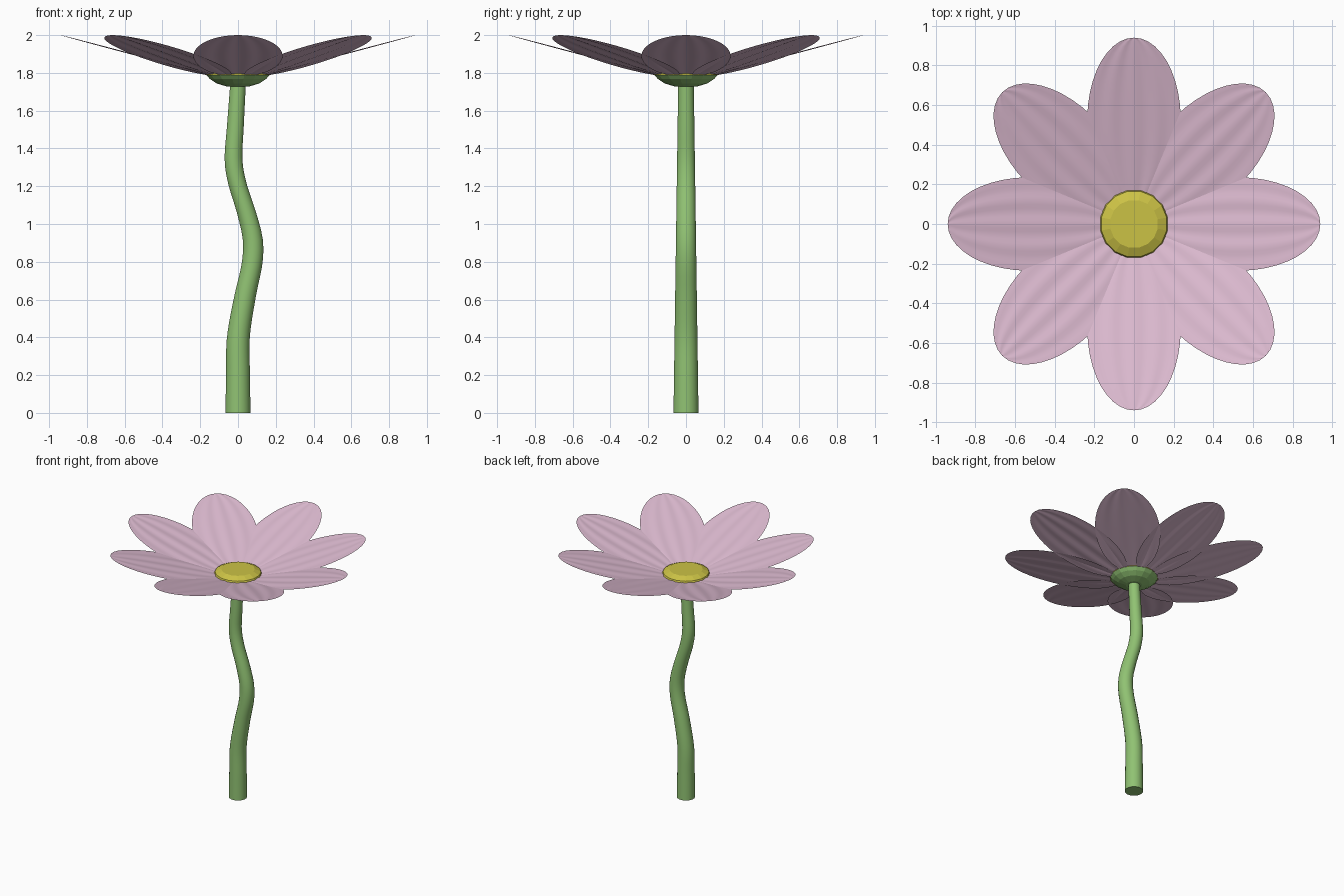
import bpy, bmesh, math
from mathutils import Vector

if "Cube" in bpy.data.objects:
    bpy.data.objects.remove(bpy.data.objects["Cube"])


def material(name, colour):
    m = bpy.data.materials.new(name)
    m.diffuse_color = (*colour, 1)
    m.use_nodes = True
    m.node_tree.nodes["Principled BSDF"].inputs["Base Color"].default_value = m.diffuse_color
    return m


PINK = material("petal pink", (0.73, 0.50, 0.64))
YELLOW = material("centre yellow", (0.60, 0.54, 0.06))
GREEN = material("stem green", (0.28, 0.54, 0.17))


def finish(name, bm, mat, smooth):
    bmesh.ops.recalc_face_normals(bm, faces=bm.faces)
    me = bpy.data.meshes.new(name)
    bm.to_mesh(me)
    bm.free()
    me.materials.append(mat)
    me.polygons.foreach_set("use_smooth", [smooth] * len(me.polygons))
    ob = bpy.data.objects.new(name, me)
    bpy.context.collection.objects.link(ob)
    return ob


def tube(name, rings, sides, mat, smooth_sides=False, caps=(True, True)):
    """Skin horizontal rings given as (x, z, radius)."""
    bm = bmesh.new()
    loops = []
    for x, z, r in rings:
        loops.append([bm.verts.new((x + r * math.cos(a), r * math.sin(a), z))
                      for a in (math.tau * (i + 0.5) / sides for i in range(sides))])
    for lo, hi in zip(loops, loops[1:]):
        for i in range(sides):
            j = (i + 1) % sides
            bm.faces.new((lo[i], lo[j], hi[j], hi[i]))
    if caps[0]:
        bm.faces.new(loops[0][::-1])
    if caps[1]:
        bm.faces.new(loops[-1])
    ob = finish(name, bm, mat, smooth_sides)
    for p in ob.data.polygons:
        if len(p.vertices) > 4:
            p.use_smooth = False
    return ob


# Stem: tapering, with an S bend sampled from a smooth curve
bends = [(0, 0), (0, 0.2), (0.002, 0.4), (0.038, 0.62), (0.076, 0.8), (0.078, 0.92),
         (0.045, 1.06), (-0.005, 1.22), (-0.024, 1.34), (-0.015, 1.5), (0, 1.74)]


def bend_x(z):
    for i in range(len(bends) - 1):
        (x1, z1), (x2, z2) = bends[i], bends[i + 1]
        if z <= z2:
            x0, z0 = bends[max(i - 1, 0)]
            x3, z3 = bends[min(i + 2, len(bends) - 1)]
            h, t = z2 - z1, (z - z1) / (z2 - z1)
            m1, m2 = h * (x2 - x0) / (z2 - z0), h * (x3 - x1) / (z3 - z1)
            return ((2*t**3 - 3*t**2 + 1) * x1 + (t**3 - 2*t**2 + t) * m1
                    + (3*t**2 - 2*t**3) * x2 + (t**3 - t**2) * m2)
    return bends[-1][0]


heights = [1.74 * i / 36 for i in range(37)]
tube("stem", [(bend_x(z), z, 0.067 - 0.0145 * z) for z in heights], 20, GREEN, True)

# Green cup under the flower and faceted yellow centre
tube("cup", [(0, 1.728, 0.06), (0, 1.744, 0.115), (0, 1.768, 0.152), (0, 1.79, 0.172)],
     16, GREEN, caps=(True, False))
tube("flower_centre", [(0, 1.79, 0.175), (0, 1.806, 0.168), (0, 1.828, 0.122)],
     16, YELLOW, caps=(False, True))


# Petals: one thin elliptical sheet with faint radial ridges, repeated around
def petal(index, count=8, across=24, along=20):
    turn = math.tau * index / count
    bm = bmesh.new()
    rows = []
    for i in range(along + 1):
        v = math.pi * (0.02 + 0.98 * i / along)
        r = 0.525 - 0.415 * math.cos(v)
        w = max(0.236 * math.sin(v), 0.0)
        row = []
        for j in range(across + 1):
            u = -1 + 2 * j / across
            y = w * u
            fade = math.sin(v) * (1 - u ** 4)
            z = 2.0 - 0.265 * (0.94 - r) + 0.003 * fade * math.cos(4 * math.pi * u)
            row.append(bm.verts.new((r * math.cos(turn) - y * math.sin(turn),
                                     r * math.sin(turn) + y * math.cos(turn), z)))
        rows.append(row)
    for a, b in zip(rows, rows[1:]):
        for j in range(across):
            bm.faces.new((a[j], b[j], b[j + 1], a[j + 1]))
    bmesh.ops.remove_doubles(bm, verts=bm.verts, dist=0.0001)
    ob = finish(f"petal_{index + 1}", bm, PINK, True)
    # Keep the upper side facing up
    if sum(p.normal.z for p in ob.data.polygons) < 0:
        ob.data.flip_normals()


for k in range(8):
    petal(k)
